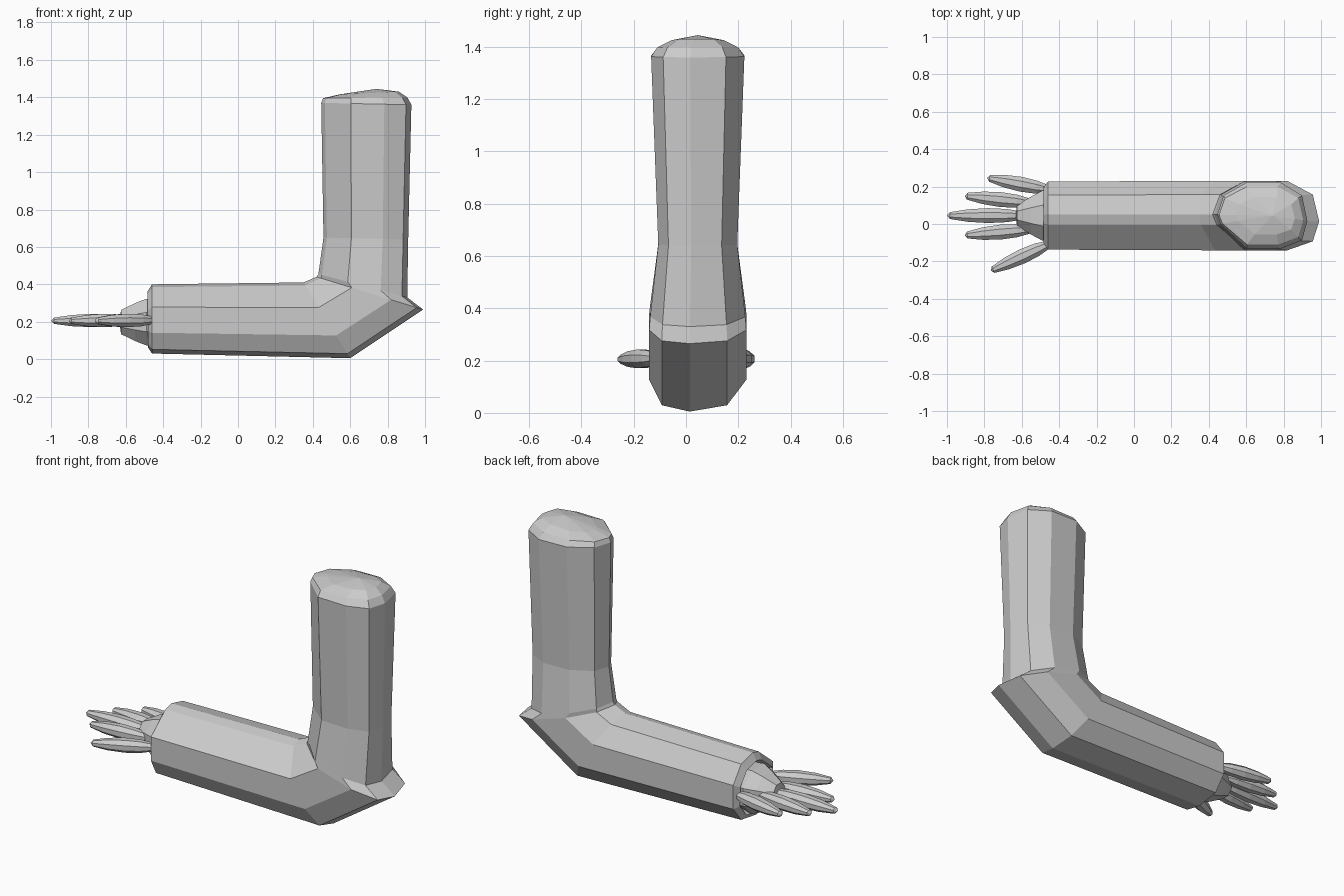
import bpy, bmesh
from math import cos, sin, pi
from mathutils import Vector

if "Cube" in bpy.data.objects:
    bpy.data.objects.remove(bpy.data.objects["Cube"])


def loft(name, rings, start=None, end=None):
    """Skin equal-length rings; close the ends with a fan to a point."""
    bm = bmesh.new()
    vr = [[bm.verts.new(p) for p in r] for r in rings]
    n = len(vr[0])
    for a, b in zip(vr, vr[1:]):
        for i in range(n):
            bm.faces.new((a[i], a[(i + 1) % n], b[(i + 1) % n], b[i]))
    for ring, tip in ((vr[0], start), (vr[-1], end)):
        if tip is None:
            bm.faces.new(ring)
        else:
            t = bm.verts.new(tip)
            for i in range(n):
                bm.faces.new((ring[i], ring[(i + 1) % n], t))
    bmesh.ops.recalc_face_normals(bm, faces=bm.faces)
    me = bpy.data.meshes.new(name)
    bm.to_mesh(me)
    bm.free()
    ob = bpy.data.objects.new(name, me)
    bpy.context.collection.objects.link(ob)
    return ob


YC = 0.045
# cross-section: (sideways offset, 0 = outer side of the bend .. 1 = inner side)
SECTION = [(-0.03, 0), (-0.135, 0.06), (-0.182, 0.30), (-0.182, 0.67), (-0.05, 0.96),
           (0.005, 1), (0.11, 0.93), (0.182, 0.67), (0.182, 0.30), (0.11, 0.06)]


def bend_ring(ox, oz, ix, iz, w):
    o, i = Vector((ox, 0, oz)), Vector((ix, 0, iz))
    return [o.lerp(i, t) + Vector((0, YC + y * w, 0)) for y, t in SECTION]


# sleeve: cuff recess, cuff rim, forearm, elbow, upper arm, rounded shoulder
sleeve = [(-0.44, 0.09, -0.44, 0.34, 0.68), (-0.48, 0.06, -0.485, 0.36, 0.82),
          (-0.46, 0.03, -0.46, 0.40, 1.0), (0.60, 0.005, 0.35, 0.41, 1.02),
          (0.99, 0.265, 0.42, 0.44, 1.02), (0.905, 0.33, 0.43, 0.455, 1.0),
          (0.91, 0.64, 0.457, 0.65, 0.83), (0.927, 1.36, 0.445, 1.37, 0.98),
          (0.905, 1.40, 0.455, 1.395, 0.85), (0.86, 1.43, 0.54, 1.415, 0.55)]
loft("sleeve", [bend_ring(*r) for r in sleeve], end=(0.74, YC, 1.445))


def oval(c, side, ry, rz, n=8):
    return [c + side * (ry * cos(2 * pi * (k + 0.5) / n))
            + Vector((0, 0, rz * sin(2 * pi * (k + 0.5) / n))) for k in range(n)]


# palm
Y = Vector((0, 1, 0))
palm = [(-0.43, 0.13, 0.13), (-0.49, 0.145, 0.135), (-0.55, 0.11, 0.11), (-0.625, 0.06, 0.07)]
loft("palm", [oval(Vector((x, YC, 0.198)), Y, ry, rz) for x, ry, rz in palm],
     end=(-0.635, YC, 0.2))

# fingers: tapered spindles from base (x, y) to tip (x, y)
FINGERS = {"thumb": (-0.46, -0.11, -0.765, -0.25), "index_finger": (-0.56, -0.03, -0.905, -0.06),
           "middle_finger": (-0.60, 0.045, -1.0, 0.045), "ring_finger": (-0.56, 0.115, -0.905, 0.15),
           "little_finger": (-0.46, 0.185, -0.785, 0.247)}
SPINDLE = [(0.0, 0.024), (0.2, 0.038), (0.45, 0.043), (0.72, 0.036), (0.96, 0.02)]
for name, (bx, by, tx, ty) in FINGERS.items():
    base, tip = Vector((bx, by, 0.208)), Vector((tx, ty, 0.205))
    d = (tip - base).normalized()
    side = d.cross(Vector((0, 0, 1))).normalized()
    loft(name, [oval(base.lerp(tip, t), side, r, r * 0.9) for t, r in SPINDLE], end=tip)
